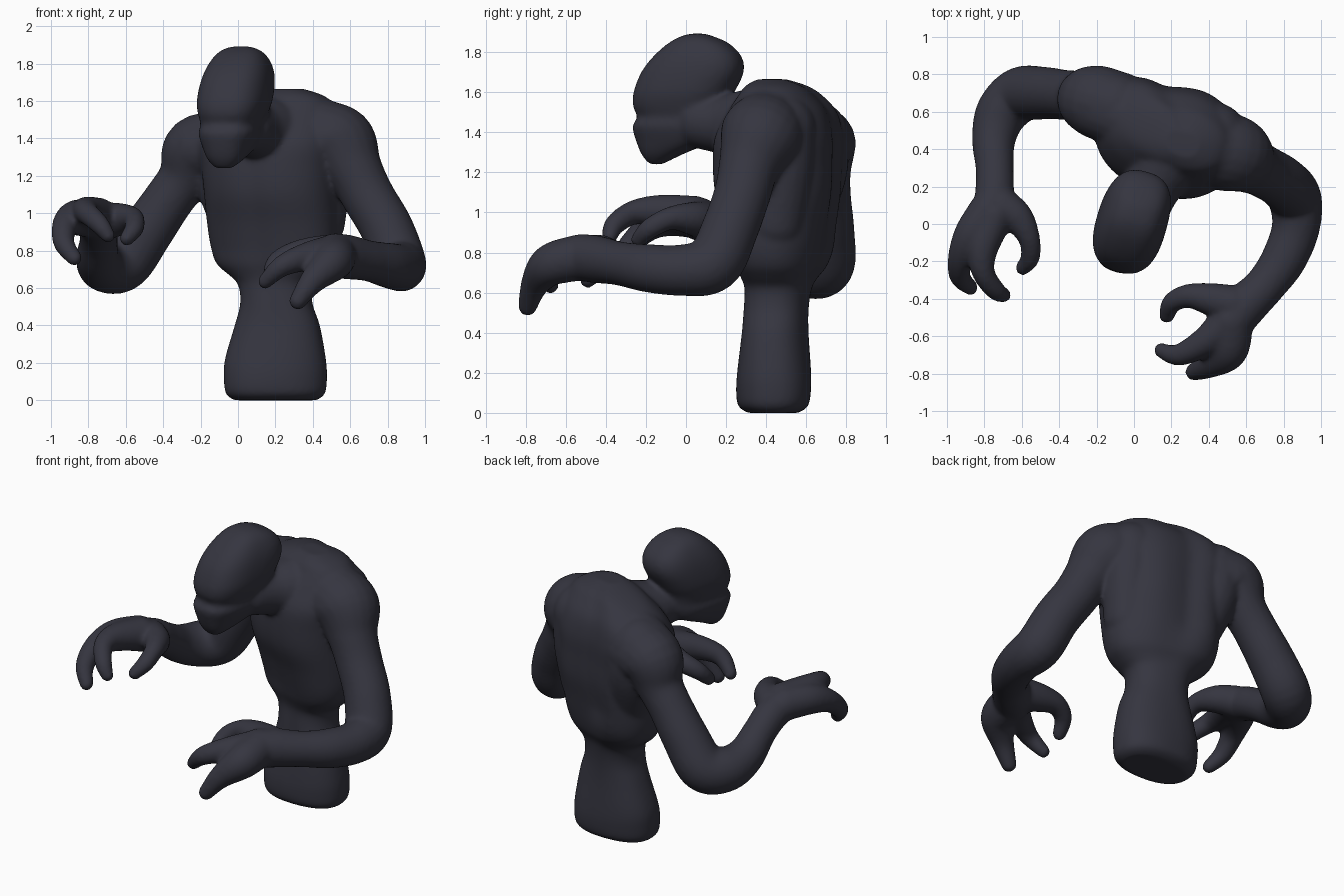
import bpy, bmesh, math
from mathutils import Vector

skin = bpy.data.materials.new("dark_slate_skin")
skin.diffuse_color = (0.036, 0.036, 0.051, 1)
bm = bmesh.new()


def spline(keys, steps):
    """Catmull-Rom through tuples of any length."""
    out = []
    for i in range(len(keys) - 1):
        p0, p1 = keys[max(i - 1, 0)], keys[i]
        p2, p3 = keys[i + 1], keys[min(i + 2, len(keys) - 1)]
        for s in range(steps):
            t = s / steps
            out.append([0.5 * (2 * b + (c - a) * t + (2 * a - 5 * b + 4 * c - d) * t * t
                        + (3 * b - a - 3 * c + d) * t ** 3)
                        for a, b, c, d in zip(p0, p1, p2, p3)])
    out.append(list(keys[-1]))
    return out


def skin_rings(rings):
    vs = [[bm.verts.new(p) for p in r] for r in rings]
    n = len(vs[0])
    for a, b in zip(vs, vs[1:]):
        for i in range(n):
            j = (i + 1) % n
            bm.faces.new((a[i], a[j], b[j], b[i]))
    bm.faces.new(vs[0][::-1])
    bm.faces.new(vs[-1])


def stack(keys, yaw, power, groove=None, n=64):
    """Horizontal superellipse rings: keys are (z, cx, cy, half width, half depth)."""
    rings = []
    for z, cx, cy, a, b in spline(keys, 4):
        w = yaw(z)
        ring = []
        for i in range(n):
            t = 2 * math.pi * i / n
            c, s = math.cos(t), math.sin(t)
            k = groove(z, t) if groove else 1
            x = a * k * math.copysign(abs(c) ** (2 / power), c)
            y = b * k * math.copysign(abs(s) ** (2 / power), s)
            ring.append((cx + x * math.cos(w) - y * math.sin(w),
                         cy + x * math.sin(w) + y * math.cos(w), z))
        rings.append(ring)
    skin_rings(rings)


def ball(p, r):
    res = bmesh.ops.create_uvsphere(bm, u_segments=20, v_segments=12, radius=r)
    bmesh.ops.translate(bm, verts=res["verts"], vec=p)


def limb(keys, n=20, grow=0.004):
    """Round tapering tube through (x, y, z, radius) with ball ends."""
    pts = spline(keys, 6)
    rings, side = [], None
    for i, p in enumerate(pts):
        c = Vector(p[:3])
        d = (Vector(pts[min(i + 1, len(pts) - 1)][:3]) - Vector(pts[max(i - 1, 0)][:3])).normalized()
        side = d.orthogonal() if side is None else side - d * side.dot(d)
        side.normalize()
        up = d.cross(side)
        r = p[3] + grow
        rings.append([c + r * (side * math.cos(2 * math.pi * k / n) + up * math.sin(2 * math.pi * k / n))
                      for k in range(n)])
    skin_rings(rings)
    for k in (keys[0], keys[-1]):
        ball(k[:3], k[3] + grow)


# torso: stump, waist, rib cage and shoulders, twisted, with spine and breastbone grooves
def torso_groove(z, t):
    up = min(1, max(0, (z - 0.62) / 0.3))
    back = math.exp(-((t - math.pi / 2 - 0.25 * up) / 0.3) ** 2)
    front = math.exp(-((t - 3 * math.pi / 2) / 0.12) ** 2)
    return 1 - 0.16 * back * up - 0.03 * front * min(1, max(0, (z - 0.1) / 0.5))


stack([(0, .2, .435, .22, .125), (.035, .2, .435, .265, .175), (.12, .2, .437, .276, .187),
       (.22, .2, .44, .27, .182), (.4, .21, .445, .228, .162), (.52, .205, .45, .192, .157),
       (.62, .2, .46, .2, .16), (.67, .2, .465, .25, .175), (.73, .195, .475, .315, .205),
       (.82, .195, .48, .347, .23), (.95, .19, .475, .36, .26), (1.1, .185, .465, .365, .3),
       (1.25, .18, .463, .375, .308), (1.38, .18, .47, .39, .3),
       (1.5, .19, .485, .36, .25), (1.58, .22, .475, .3, .19), (1.63, .25, .455, .21, .145),
       (1.665, .26, .43, .09, .07)],
      lambda z: -math.radians(21) * min(1, max(0, (z - .1) / .7)), 2.35, torso_groove)

# head: (z, front y, back y, half width)
profile = [(1.24, -.18, -.12, .045), (1.29, -.22, -.02, .095), (1.36, -.25, .14, .135),
           (1.43, -.267, .18, .16), (1.475, -.242, .19, .155), (1.53, -.263, .2, .172),
           (1.6, -.26, .24, .187), (1.7, -.222, .287, .183), (1.78, -.16, .275, .165),
           (1.845, -.085, .21, .13), (1.88, -.02, .13, .085), (1.893, .03, .09, .03)]
stack([(z, -.04 + .03 * (z - 1.2) / .5 + .26 * (f + b) / 2, (f + b) / 2, w, (b - f) / 2)
       for z, f, b, w in profile], lambda z: -math.radians(16), 2.6)

# neck
limb([(.05, .08, 1.455, .135), (.1, .2, 1.44, .15), (.17, .34, 1.43, .19), (.2, .46, 1.4, .2)])

# shoulder blades and back muscles either side of the spine
limb([(-.1, .63, 1.38, .18), (-.07, .635, 1.2, .165), (0, .57, .95, .14)])
limb([(.42, .47, 1.41, .18), (.44, .475, 1.2, .16), (.43, .45, .95, .14)])

# trapezius slopes joining neck and shoulders
limb([(-.2, .63, 1.35, .17), (0, .56, 1.41, .18), (.2, .48, 1.45, .19), (.38, .42, 1.44, .19), (.52, .37, 1.38, .19)])

# right arm and hand
limb([(.42, .4, 1.4, .2), (.54, .37, 1.365, .203), (.622, .315, 1.23, .15), (.695, .28, 1.09, .138),
      (.795, .22, .92, .138), (.86, .135, .745, .14), (.865, -.02, .712, .125), (.8, -.19, .722, .117),
      (.7, -.33, .745, .106), (.59, -.44, .765, .115), (.52, -.52, .775, .115)])
limb([(.52, -.43, .785, .1), (.4, -.4, .79, .082), (.29, -.385, .78, .06), (.205, -.42, .735, .05),
      (.175, -.49, .665, .038)], grow=.005)
limb([(.5, -.53, .78, .1), (.38, -.63, .77, .075), (.24, -.7, .72, .054), (.145, -.675, .635, .036)], grow=.005)
limb([(.52, -.56, .77, .11), (.5, -.68, .735, .1), (.4, -.755, .64, .066), (.32, -.79, .53, .043)], grow=.005)

# left arm and hand
limb([(-.08, .63, 1.35, .18), (-.215, .66, 1.33, .188), (-.285, .68, 1.19, .14), (-.365, .69, 1.08, .13),
      (-.49, .7, .9, .138), (-.61, .69, .735, .145), (-.71, .59, .715, .135), (-.75, .45, .76, .113),
      (-.745, .3, .85, .098), (-.745, .18, .92, .1), (-.76, .06, .965, .1)])
limb([(-.78, .07, .97, .1), (-.87, -.06, .975, .09), (-.925, -.18, .93, .066), (-.93, -.28, .84, .052),
      (-.875, -.34, .76, .038)], grow=.005)
limb([(-.75, .04, .98, .1), (-.81, -.13, 1.005, .08), (-.805, -.26, 1.0, .057), (-.74, -.355, .94, .048),
      (-.695, -.38, .88, .035)], grow=.005)
limb([(-.71, .1, .955, .095), (-.62, .03, .97, .08), (-.56, -.08, .97, .054), (-.555, -.18, .92, .047),
      (-.595, -.235, .865, .036)], grow=.005)

# fuse all parts into one smooth skin
bmesh.ops.recalc_face_normals(bm, faces=bm.faces)
me = bpy.data.meshes.new("creature_body")
bm.to_mesh(me)
bm.free()
me.materials.append(skin)
body = bpy.data.objects.new("creature_body", me)
bpy.context.collection.objects.link(body)
fuse = body.modifiers.new("fuse", 'REMESH')
fuse.mode = 'VOXEL'
fuse.voxel_size = 0.013
fuse.use_smooth_shade = True
soft = body.modifiers.new("soften", 'SMOOTH')
soft.factor = 0.5
soft.iterations = 12
